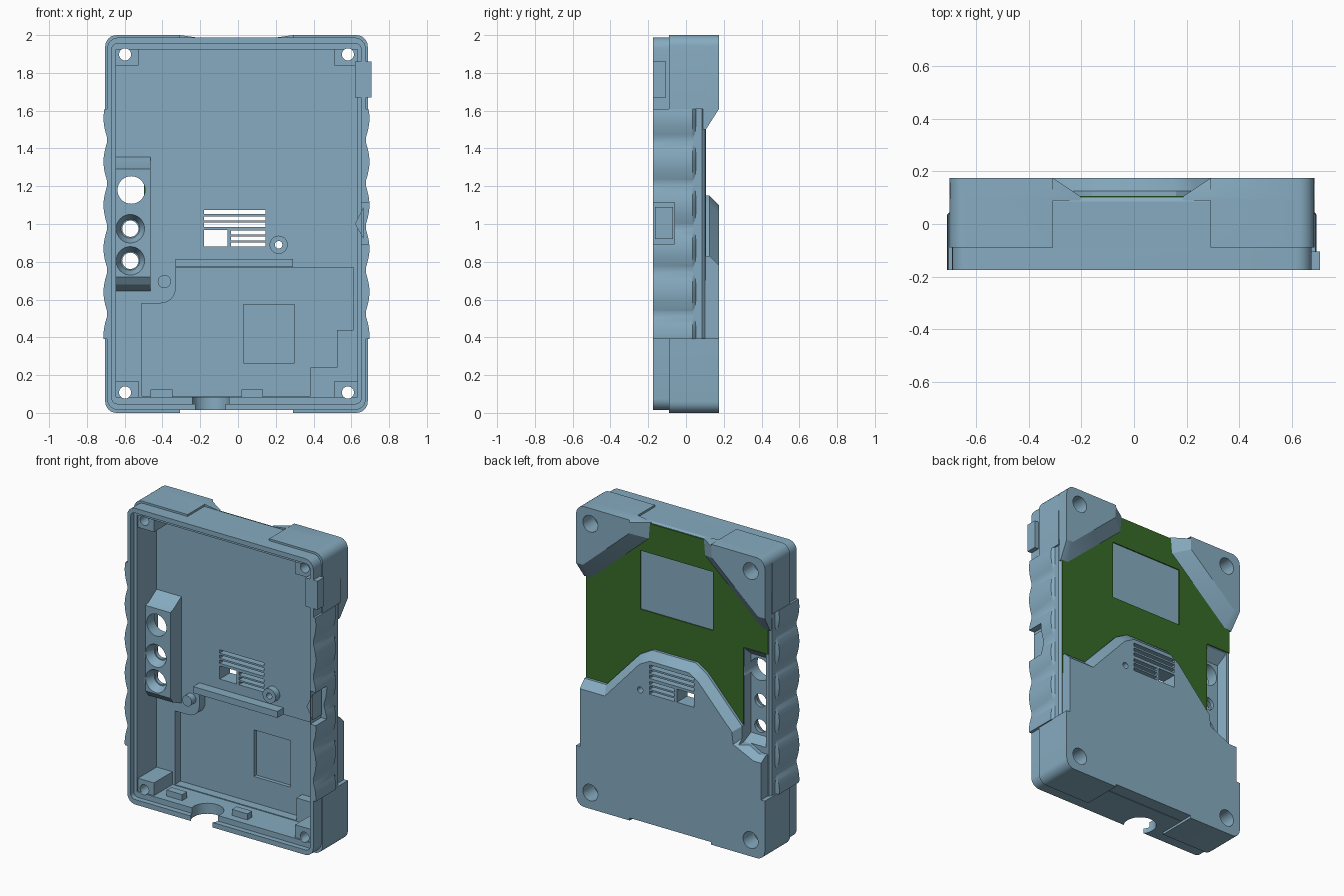
import bpy, bmesh, math

if "Cube" in bpy.data.objects:
    bpy.data.objects.remove(bpy.data.objects["Cube"])

C = -0.008  # x of the case's mirror line


def material(name, rgb):
    m = bpy.data.materials.new(name)
    m.diffuse_color = (*rgb, 1)
    m.use_nodes = True
    m.node_tree.nodes["Principled BSDF"].inputs["Base Color"].default_value = m.diffuse_color
    return m


BLUE = material("blue_plastic", (0.24, 0.41, 0.53))
GREEN = material("green_panel", (0.038, 0.15, 0.02))


def loft(name, sections, axis="y", mat=BLUE):
    """Solid through a list of (depth, outline) sections with equal point counts."""
    bm = bmesh.new()
    rings = []
    for d, pts in sections:
        rings.append([bm.verts.new((u, d, v) if axis == "y" else (u, v, d)) for u, v in pts])
    n = len(rings[0])
    for a, b in zip(rings, rings[1:]):
        for i in range(n):
            bm.faces.new((a[i], a[(i + 1) % n], b[(i + 1) % n], b[i]))
    bm.faces.new(rings[0])
    bm.faces.new(rings[-1])
    bmesh.ops.recalc_face_normals(bm, faces=bm.faces)
    me = bpy.data.meshes.new(name)
    bm.to_mesh(me)
    bm.free()
    me.materials.append(mat)
    ob = bpy.data.objects.new(name, me)
    bpy.context.collection.objects.link(ob)
    return ob


def rect(x0, x1, z0, z1):
    return [(x0, z0), (x1, z0), (x1, z1), (x0, z1)]


def box(name, x0, x1, y0, y1, z0, z1, mat=BLUE):
    return loft(name, [(y0, rect(x0, x1, z0, z1)), (y1, rect(x0, x1, z0, z1))], mat=mat)


def circle(u, v, r, n=32):
    return [(u + r * math.cos(2 * math.pi * i / n), v + r * math.sin(2 * math.pi * i / n)) for i in range(n)]


def cyl(name, x, z, y0, y1, r0, r1=None):
    return loft(name, [(y0, circle(x, z, r0)), (y1, circle(x, z, r1 or r0))])


def rounded(pts, radii, seg=6):
    """Outline with rounded corners; radii maps point index to radius."""
    out = []
    for i, p in enumerate(pts):
        r = radii.get(i, 0)
        if not r:
            out.append(p)
            continue
        a, b = pts[i - 1], pts[(i + 1) % len(pts)]
        la, lb = math.dist(a, p), math.dist(b, p)
        s = [p[k] + (a[k] - p[k]) * r / la for k in (0, 1)]
        e = [p[k] + (b[k] - p[k]) * r / lb for k in (0, 1)]
        for j in range(seg + 1):
            t = j / seg
            w = math.sqrt(2) - 1  # rational arc weight keeps the corner close to circular
            c = (1 - t) ** 2, 2 * t * (1 - t) * (0.3 + w), t * t
            out.append(tuple((c[0] * s[k] + c[1] * p[k] + c[2] * e[k]) / sum(c) for k in (0, 1)))
    return out


def combine(target, tool, op, keep=False):
    m = target.modifiers.new("join", "BOOLEAN")
    m.operation, m.solver, m.object = op, "EXACT", tool
    bpy.context.view_layer.update()
    dg = bpy.context.evaluated_depsgraph_get()
    new = bpy.data.meshes.new_from_object(target.evaluated_get(dg))
    target.modifiers.clear()
    target.data = new
    if not keep:
        bpy.data.objects.remove(tool)


def add(tool):
    combine(case, tool, "UNION")


def cut(tool):
    combine(case, tool, "DIFFERENCE")


def flip(s, pts):
    return [(C + s * x, z) for x, z in pts]


# Main shell body with a softened back edge
ALL = {i: 0.06 for i in range(4)}
full = rounded(rect(C - 0.685, C + 0.685, 0.015, 1.987), ALL)
inset = rounded(rect(C - 0.672, C + 0.672, 0.028, 1.98), ALL)
case = loft("case_shell", [(-0.175, full), (0.085, full), (0.1, inset)])

# Corner guards, wedge feet and finger grips on both sides
for s in (-1, 1):
    top = flip(s, rounded([(0.3, 1.61), (0.695, 1.61), (0.695, 2), (0.3, 2)], {2: 0.06}))
    add(loft("top_guard", [(-0.09, top), (0.095, top)]))
    foot = rounded([(0.3, 2), (0.195, 1.985), (0.205, 1.875), (0.63, 1.5), (0.685, 1.5), (0.695, 2)], {5: 0.06})
    cap = rounded([(0.3, 2), (0.3, 1.985), (0.305, 1.91), (0.645, 1.61), (0.695, 1.61), (0.695, 2)], {5: 0.06})
    add(loft("top_wedge", [(0.09, flip(s, foot)), (0.105, flip(s, foot)), (0.175, flip(s, cap))]))
    low = flip(s, rounded([(0.3, 0), (0.695, 0), (0.695, 0.395), (0.3, 0.395)], {1: 0.06}))
    add(loft("bottom_guard", [(-0.09, low), (0.175, low)]))

    def grip(amp):
        zs = [0.39 + 1.22 * i / 72 for i in range(73)]
        wave = [(0.681 + 0.023 * abs(math.sin(math.pi * (z - 0.295) / 0.23)) * amp - 0.01 * (1 - amp), z) for z in zs]
        return flip(s, [(0.6, 0.39)] + wave + [(0.6, 1.61)])
    add(loft("finger_grip", [(-0.175, grip(1)), (0.035, grip(1)), (0.05, grip(0.6)), (0.06, grip(0))]))

# Raised lower housing with chamfered upper edge
base = [(-0.675, 0.017), (0.66, 0.017), (0.66, 0.83), (0.5, 0.83), (0.25, 1.1), (0.16, 1.15),
        (-0.16, 1.15), (-0.24, 1.1), (-0.5, 0.82), (-0.5, 0.74), (-0.63, 0.67), (-0.675, 0.67)]
crown = [(-0.675, 0.017), (0.66, 0.017), (0.66, 0.78), (0.475, 0.78), (0.22, 1.06), (0.145, 1.1),
         (-0.145, 1.1), (-0.21, 1.06), (-0.46, 0.79), (-0.47, 0.71), (-0.62, 0.64), (-0.675, 0.64)]
add(loft("lower_housing", [(0.07, base), (0.125, base), (0.175, crown)]))

# Green back panel with a window, trimmed to fit between the raised parts
panel = box("back_panel", C - 0.67, C + 0.67, 0.097, 0.107, 0.7, 1.978, GREEN)
combine(panel, box("window_cutter", -0.275, 0.26, 0, 0.3, 1.39, 1.78, GREEN), "DIFFERENCE")
combine(panel, box("notch_cutter", -0.9, -0.497, 0, 0.3, 0.5, 1.338, GREEN), "DIFFERENCE")
combine(panel, case, "DIFFERENCE", keep=True)

# Open front: rim step, main cavity and deeper lower pocket
cut(loft("rim_cutter", [(d, rounded(rect(-0.668, 0.652, 0.048, 1.955), {i: 0.03 for i in range(4)}))
                        for d in (-0.3, -0.14)]))
cut(box("cavity_cutter", -0.645, 0.632, -0.3, 0.065, 0.085, 1.925))
pocket = rounded([(-0.51, 0.09), (0.385, 0.09), (0.385, 0.24), (0.525, 0.24), (0.525, 0.44), (0.612, 0.44),
                  (0.612, 0.77), (-0.33, 0.77), (-0.33, 0.58), (-0.51, 0.58)], {8: 0.08})
cut(loft("pocket_cutter", [(0, pocket), (0.125, pocket)]))
cut(box("square_recess_cutter", 0.03, 0.3, 0, 0.15, 0.265, 0.575))

# Screw posts in the four corners
for s in (-1, 1):
    for z0, z1, zo in ((0.055, 0.17, 0.108), (1.84, 1.95, 1.898)):
        x0, x1 = sorted((C + s * 0.52, C + s * 0.657))
        add(box("screw_post", x0, x1, -0.13, 0.08, z0, z1))
        cut(cyl("screw_cutter", C + s * 0.59, zo, -0.4, 0.4, 0.032))
        cut(cyl("screw_head_cutter", C + s * 0.59, zo, 0.06, 0.3, 0.055))

# Sensor bar inside, with the matching recess behind it
add(loft("sensor_bar", [(-0.05, rect(-0.66, -0.463, 0.72, 1.29)), (-0.02, rect(-0.66, -0.463, 0.68, 1.3)),
                        (0.075, rect(-0.66, -0.463, 0.64, 1.36))]))
cut(loft("sensor_recess_cutter", [(0.03, rect(-0.645, -0.5, 0.745, 1.27)), (0.105, rect(-0.66, -0.5, 0.71, 1.336)),
                                  (0.3, rect(-0.66, -0.5, 0.71, 1.336))]))
cut(cyl("large_sensor_cutter", -0.565, 1.18, -0.2, 0.2, 0.073))
for z in (0.975, 0.805):
    cut(cyl("small_sensor_cutter", -0.57, z, -0.2, 0.09, 0.043))
    cut(cyl("sensor_cone_cutter", -0.57, z, -0.06, 0.005, 0.08, 0.05))

# Inner rib, bosses and bottom clips
add(box("inner_rib", -0.33, 0.29, 0.0, 0.08, 0.772, 0.815))
add(cyl("hole_boss", 0.215, 0.89, 0.02, 0.08, 0.048))
cut(cyl("small_hole_cutter", 0.215, 0.89, -0.1, 0.3, 0.02))
add(cyl("locating_pin", -0.39, 0.695, 0.02, 0.08, 0.035))
for x in (-0.405, 0.075):
    add(box("bottom_clip", x - 0.057, x + 0.057, -0.09, -0.04, 0.07, 0.125))

# Vent slots and square opening through the housing
for i in range(3):
    z = 0.985 + 0.034 * i
    cut(box("wide_slot_cutter", -0.18, 0.145, -0.1, 0.3, z, z + 0.022))
    z = 0.88 + 0.032 * i
    cut(box("short_slot_cutter", -0.038, 0.145, -0.1, 0.3, z, z + 0.021))
cut(box("square_vent_cutter", -0.18, -0.055, -0.1, 0.3, 0.88, 0.968))

# Cable opening in the bottom wall
ring = circle(-0.145, -0.115, 0.1)
cut(loft("cable_cutter", [(-0.1, ring), (0.13, ring)], axis="z"))

# Side button and latch pocket on the right wall
add(box("side_button", 0.62, 0.708, -0.175, -0.105, 1.67, 1.86))
cut(box("latch_cutter", 0.655, 0.8, -0.3, -0.06, 0.895, 1.115))
wedge = [(0.665, 0.92), (0.665, 1.09), (0.62, 1.0)]
add(loft("latch_tooth", [(-0.165, wedge), (-0.07, wedge)]))

# Shade curves smoothly and keep edges crisp
for ob in (case, panel):
    bpy.ops.object.select_all(action="DESELECT")
    ob.select_set(True)
    bpy.context.view_layer.objects.active = ob
    bpy.ops.object.shade_smooth_by_angle(angle=math.radians(25))
